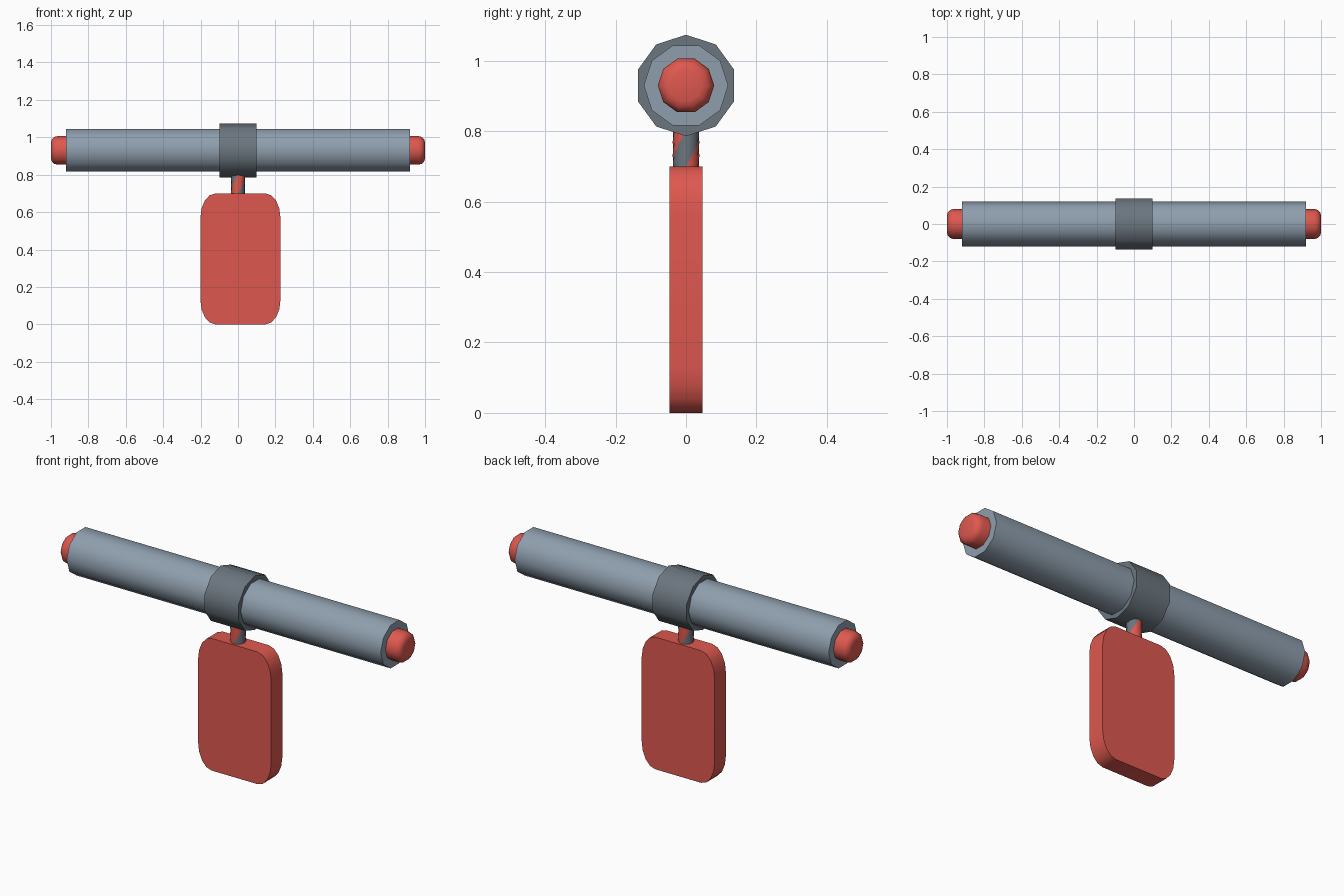
import bpy, bmesh, math

if "Cube" in bpy.data.objects:
    bpy.data.objects.remove(bpy.data.objects["Cube"])

CZ = 0.93  # height of the bar axis


def material(name, col):
    m = bpy.data.materials.new(name)
    m.diffuse_color = (*col, 1)
    m.use_nodes = True
    m.node_tree.nodes["Principled BSDF"].inputs["Base Color"].default_value = m.diffuse_color
    return m


red = material("red", (0.73, 0.098, 0.078))
steel = material("blue grey", (0.275, 0.345, 0.42))
dark = material("dark grey", (0.147, 0.18, 0.21))


def make(name, rings, mats, smooth=None, rule=None):
    """Skin closed rings of points, cap both ends."""
    bm = bmesh.new()
    loops = [[bm.verts.new(p) for p in r] for r in rings]
    n = len(loops[0])
    for a, b in zip(loops, loops[1:]):
        for i in range(n):
            j = (i + 1) % n
            f = bm.faces.new((a[i], a[j], b[j], b[i]))
            if rule:
                f.material_index = rule(i)
    bm.faces.new(loops[0][::-1])
    bm.faces.new(loops[-1])
    bmesh.ops.recalc_face_normals(bm, faces=bm.faces)
    me = bpy.data.meshes.new(name)
    bm.to_mesh(me)
    bm.free()
    for m in mats:
        me.materials.append(m)
    ob = bpy.data.objects.new(name, me)
    bpy.context.collection.objects.link(ob)
    if smooth:
        bpy.ops.object.select_all(action='DESELECT')
        ob.select_set(True)
        bpy.context.view_layer.objects.active = ob
        bpy.ops.object.shade_smooth_by_angle(angle=math.radians(smooth))
    return ob


def x_ring(x, r, start=0.0, n=10):
    return [(x, r * math.cos(start + math.tau * i / n),
             CZ + r * math.sin(start + math.tau * i / n)) for i in range(n)]


# Main bar and central collar
make("bar", [x_ring(-0.92, 0.12), x_ring(0.92, 0.12)], [steel], 40)
make("collar", [x_ring(-0.1, 0.144, math.pi / 2), x_ring(0.1, 0.144, math.pi / 2)], [dark], 40)

# Rounded end caps
for side, s in (("left", -1), ("right", 1)):
    profile = [(0.91, 0.08), (0.965, 0.08)]
    profile += [(0.965 + 0.035 * math.sin(t), 0.045 + 0.035 * math.cos(t))
                for t in (math.pi / 6, math.pi / 3, math.pi / 2)]
    make(side + "_end_cap", [x_ring(s * x, r) for x, r in profile], [red], 40)

# Post with spiral stripes
N, LEVELS = 12, 6
rings = []
for k in range(LEVELS + 1):
    z = 0.69 + 0.12 * k / LEVELS
    twist = math.radians(-45 + (z - 0.75) * 900)
    rings.append([(0.038 * math.cos(twist + math.tau * i / N),
                   0.038 * math.sin(twist + math.tau * i / N), z) for i in range(N)])
make("striped_post", rings, [dark, red], 40, lambda i: (i // 3) % 2)

# Hanging plate with stretched round corners
cx, hx, hz, rx, rz = 0.013, 0.214, 0.35, 0.08, 0.13
outline = []
for q, (sx, sz) in enumerate(((1, 1), (-1, 1), (-1, -1), (1, -1))):
    for k in range(5):
        t = math.pi / 2 * (q + k / 4)
        outline.append((cx + sx * (hx - rx) + rx * math.cos(t),
                        hz + sz * (hz - rz) + rz * math.sin(t)))
make("plate", [[(x, y, z) for x, z in outline] for y in (-0.047, 0.047)], [red], 30)
